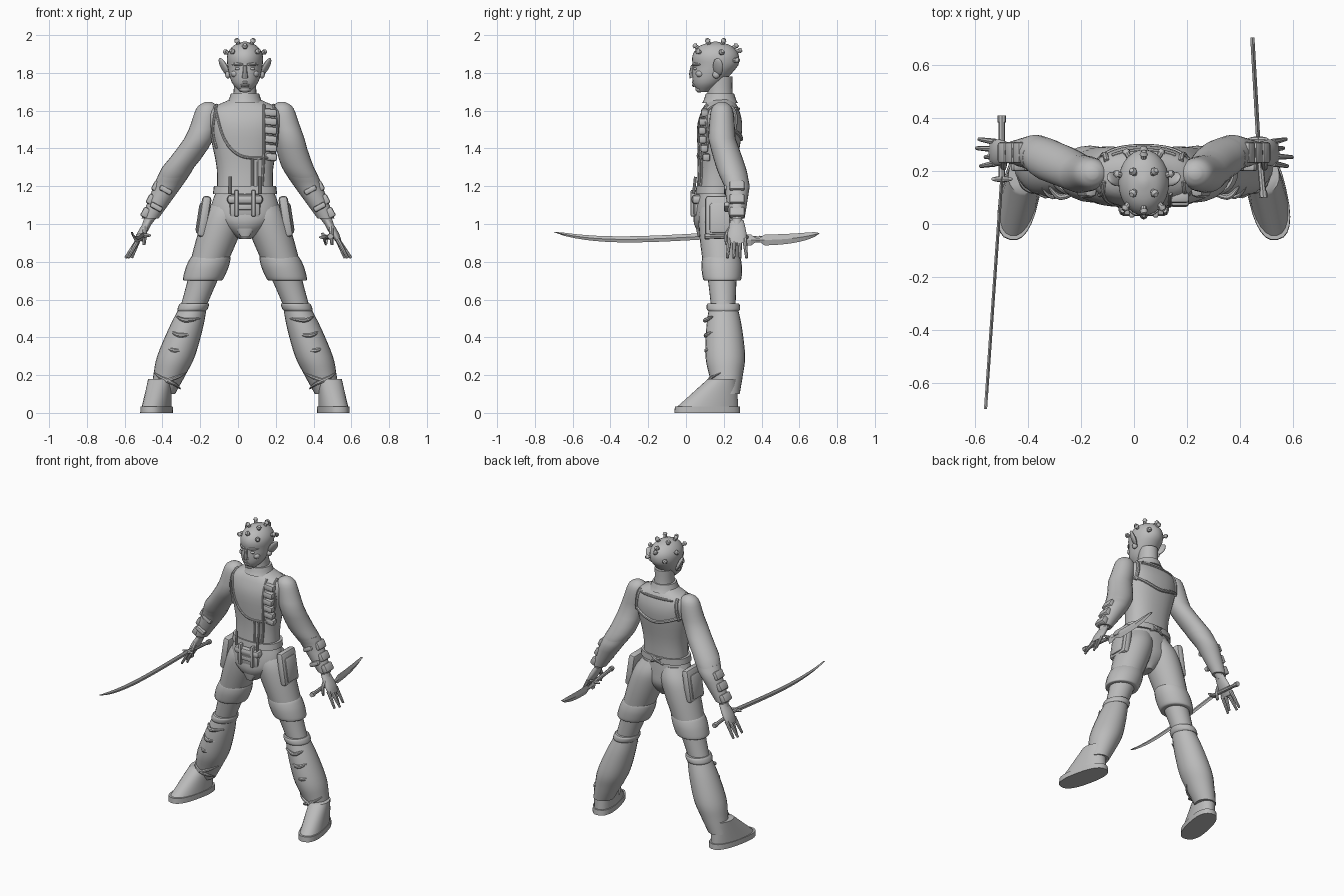
import bpy, bmesh
from math import sin, cos, pi, sqrt, copysign, radians
from mathutils import Vector, Matrix

cube = bpy.data.objects.get("Cube")
if cube:
    bpy.data.objects.remove(cube, do_unlink=True)

GREY = (.5, .5, .5, 1)
material = bpy.data.materials.new("plain_grey")
material.use_nodes = True
material.diffuse_color = GREY
material.node_tree.nodes["Principled BSDF"].inputs["Base Color"].default_value = GREY

MIDDLE = .037  # body centre line


def clamp(value):
    return min(max(value, 0), 1)


def finish(name, bm, smooth=True):
    bmesh.ops.recalc_face_normals(bm, faces=bm.faces)
    mesh = bpy.data.meshes.new(name)
    bm.to_mesh(mesh)
    bm.free()
    mesh.materials.append(material)
    if smooth:
        mesh.shade_smooth()
        mesh.set_sharp_from_angle(angle=radians(42))
    part = bpy.data.objects.new(name, mesh)
    bpy.context.collection.objects.link(part)
    return part


def skin(bm, loops):
    rows = [[bm.verts.new(point) for point in loop] for loop in loops]
    for low, high in zip(rows, rows[1:]):
        for i in range(len(low)):
            bm.faces.new((low[i - 1], low[i], high[i], high[i - 1]))
    bm.faces.new(rows[0])
    bm.faces.new(rows[-1])


def spline(points, steps):
    result = []
    last = len(points) - 1
    for i in range(last):
        near = [points[min(max(i + k, 0), last)] for k in (-1, 0, 1, 2)]
        for step in range(steps):
            t = step / steps
            result.append([b + t / 2 * (c - a + t * (2 * a - 5 * b + 4 * c - d + t * (3 * (b - c) + d - a)))
                           for a, b, c, d in zip(*near)])
    return result + [list(points[-1])]


def loft(name, axis, rings, depth=1, power=2, steps=4, sides=24):
    """Level rings of (height, half width, optional half depth) strung along an axis."""
    def corner(value):
        return copysign(abs(value) ** (2 / power), value)
    full = [ring if len(ring) == 3 else (*ring, ring[1] * depth) for ring in rings]
    loops = []
    for z, wide, deep in spline(full, steps):
        x, y = axis(z)
        loops.append([(x + wide * corner(cos(a)), y + deep * corner(sin(a)), z)
                      for a in (2 * pi * i / sides for i in range(sides))])
    bm = bmesh.new()
    skin(bm, loops)
    return finish(name, bm)


def even(t):
    return 1


def pinched(t):
    return .3 + .7 * sin(pi * t)


def tapered(t):
    return 1 - .45 * t


def tube(name, points, radius, shape=even, sides=8):
    path = [Vector(p) for p in (spline(points, 4) if len(points) > 2 else points)]
    last = len(path) - 1
    loops, old = [], None
    for i, point in enumerate(path):
        along = (path[min(i + 1, last)] - path[max(i - 1, 0)]).normalized()
        if old is None:
            side = along.orthogonal().normalized()
        else:
            side.rotate(old.rotation_difference(along))
        old, up, r = along, along.cross(side), radius * shape(i / last)
        loops.append([point + r * (side * cos(a) + up * sin(a)) for a in (2 * pi * k / sides for k in range(sides))])
    bm = bmesh.new()
    skin(bm, loops)
    return finish(name, bm)


def box(name, place, size, tilt=0, round_by=.01):
    bm = bmesh.new()
    bmesh.ops.create_cube(bm, size=1, matrix=Matrix.Diagonal((*size, 1)))
    bmesh.ops.bevel(bm, geom=bm.edges[:], offset=round_by, segments=2, affect='EDGES', profile=.5)
    bmesh.ops.transform(bm, matrix=Matrix.Translation(place) @ Matrix.Rotation(tilt, 4, 'Y'), verts=bm.verts)
    return finish(name, bm)


def ball(name, place, size, tilt=0, turn=0):
    bm = bmesh.new()
    pose = Matrix.Translation(place) @ Matrix.Rotation(tilt, 4, 'Y') @ Matrix.Rotation(turn, 4, 'Z')
    bmesh.ops.create_uvsphere(bm, u_segments=16, v_segments=10, radius=1, matrix=pose @ Matrix.Diagonal((*size, 1)))
    return finish(name, bm)


def body(z):
    return MIDDLE, .16 + .05 * (z - 1.15)


def skull(z):
    return MIDDLE, .157 - .45 * max(0, 1.84 - z)


# Torso, pelvis and belt
TORSO = [(1.15, .15, .1), (1.3, .15, .1), (1.5, .19, .12), (1.6, .19, .1), (1.65, .1, .07), (1.67, .06, .05)]
TORSO_POWER = 2.3
loft("torso", body, TORSO, power=TORSO_POWER, sides=32)
loft("pelvis", body, [(.92, .03, .06), (1, .14, .11), (1.08, .18, .11), (1.18, .15, .1)], sides=32)
loft("belt", body, [(1.16, .17), (1.2, .165)], depth=.65, power=TORSO_POWER, steps=1, sides=32)


def on_torso(u, z, facing):
    """Point on the chest (-1) or the back (1)."""
    ring = min(spline(TORSO, 12), key=lambda r: abs(r[0] - z))
    reach = 1 - min(abs(u) / ring[1], .98) ** TORSO_POWER
    return MIDDLE + u, body(z)[1] + facing * ring[2] * reach ** (1 / TORSO_POWER), z


def seam(name, facing, points, radius=.008):
    tube(name, [on_torso(u, z, facing) for u, z in spline(points, 4)], radius)


# Vest trim
seam("vest_neckline", -1, [(-.16, 1.62), (-.11, 1.45), (-.02, 1.36), (.12, 1.35)])
seam("vest_front_edge", -1, [(.1, 1.63), (.1, 1.4), (.09, 1.2)])
for u in (.04, .07):
    seam("buckle_strap", -1, [(u, 1.35), (u, 1.2)])
seam("back_band", 1, [(-.17, 1.5), (0, 1.45), (.17, 1.5)], .011)
seam("back_yoke", 1, [(-.12, 1.61), (.12, 1.61)])
for s in (-1, 1):
    seam("back_shoulder_strap", 1, [(s * .14, 1.62), (s * .16, 1.48)], .011)
    seam("armhole_trim", -1, [(s * .15, 1.63), (s * .17, 1.5), (s * .15, 1.4)])
    tube("belt_knot", [(MIDDLE - s * .05, .26, 1.2), (MIDDLE, .27, 1.18), (MIDDLE + s * .05, .26, 1.15)], .012, pinched)
for row in range(6):
    box("bandolier_pouch", on_torso(.135, 1.59 - row * .047, -1), (.07, .04, .04), .1)

# Belt pouch and front flap
box("belt_pouch", (MIDDLE, .08, 1.09), (.17, .08, .13), round_by=.03)
box("pouch_flap", (MIDDLE, .07, 1.13), (.19, .08, .05), round_by=.02)
box("pouch_buckle", (MIDDLE, .04, 1.09), (.07, .02, .03), round_by=.005)
for s in (-1, 1):
    box("pouch_strap", (MIDDLE + s * .045, .05, 1.11), (.02, .05, .14), round_by=.005)
    tube("belt_loop", [(MIDDLE + s * .08, .05, 1.25), (MIDDLE + s * .08, .04, 1.16)], .008)
loft("front_flap", lambda z: (MIDDLE, .07), [(.93, .02), (.98, .05), (1.05, .07)], depth=.35)

# Neck, collar and head
loft("neck", lambda z: (MIDDLE, .18), [(1.62, .07), (1.7, .06), (1.78, .06)], depth=1.1)
loft("collar", lambda z: (MIDDLE, .18), [(1.64, .095), (1.66, .085), (1.69, .075)])
loft("head", skull, [(1.7, .025, .03), (1.75, .07, .08), (1.84, .093, .12), (1.9, .092, .12),
                     (1.945, .06, .08), (1.965, .01, .01)], sides=28)
tube("nose", [(MIDDLE, .035, 1.84), (MIDDLE, .03, 1.8), (MIDDLE, .035, 1.775)], .017,
     lambda t: .5 + .5 * t)
ball("chin", (MIDDLE, .07, 1.715), (.03, .02, .02))
for z in (1.735, 1.75):
    tube("lip", [(MIDDLE - .03, .06, z), (MIDDLE, .04, z), (MIDDLE + .03, .06, z)], .009, pinched)
for s in (-1, 1):
    tube("brow", [(MIDDLE + s * u, y, 1.845) for u, y in ((.01, .035), (.04, .045), (.07, .075))], .009, pinched)
    ball("eye", (MIDDLE + s * .037, .05, 1.822), (.017, .01, .008))
    ball("cheek", (MIDDLE + s * .05, .075, 1.795), (.024, .024, .02))
    ball("ear", (MIDDLE + s * .11, .17, 1.832), (.013, .03, .052), s * .5, s * -.5)
    ball("ear_lobe", (MIDDLE + s * .09, .16, 1.79), (.015, .02, .02))

# Scalp studs in rows round the skull
SKULL_RADII = Vector((.092, .12, .096))
for lift, start, count in ((60, 45, 4), (35, 0, 2), (22, 36, 5), (0, 150, 6)):
    for i in range(count):
        turn, rise = radians(start + 360 * i / count), radians(lift)
        out = Vector((sin(turn) * cos(rise), -cos(turn) * cos(rise), sin(rise)))
        if lift == 0 and out.y < .5:
            continue
        root = Vector((MIDDLE, .157, 1.867)) + out / sqrt(sum((a / b) ** 2 for a, b in zip(out, SKULL_RADII)))
        tube("scalp_stud", [root - out * .01, root + out * .02], .011)
        tube("stud_head", [root + out * .02, root + out * .034], .016, tapered)

for s, side in ((-1, "right_"), (1, "left_")):
    def arm(z):
        bend = min(1.6 - z, .3)
        u = .2 + .15 * bend + .8 * bend * bend + .55 * max(0, 1.3 - z)
        return s * u + MIDDLE * clamp((z - 1.3) * 6), .27 - .08 * clamp((z - 1.2) * 4)

    def leg(z):
        return MIDDLE + s * (.47 - .35 * z), .22 - .04 * z

    def around(axis, z, degrees, reach):
        """Point beside a limb, turning from the front to the outside."""
        x, y = axis(z)
        return x + s * reach * sin(radians(degrees)), y - reach * cos(radians(degrees)), z

    # Arm and bracer
    loft(side + "arm", arm, [(1.645, .02), (1.61, .06), (1.5, .075), (1.3, .085), (1.2, .07), (1, .025)], depth=.92)
    loft(side + "bracer", arm, [(1.26, .083), (1.2, .075), (1.03, .045)], depth=.9)
    for row in range(3):
        z = 1.2 - row * .07
        box(side + "bracer_plate", around(arm, z, 90, .06 - row * .01), (.04, .08, .055), s * -.5)
    for z in (1.18, 1.09):
        box(side + "bracer_clasp", around(arm, z, 0, .055), (.07, .03, .03), s * -.5)

    # Hand
    loft(side + "palm", arm, [(1.02, .022, .035), (.95, .025, .05), (.9, .013, .045)])
    for i in range(4):
        spread, curl = i - 1.5, .02 * sin(i * 2)
        tube(side + "finger", [(arm(z)[0] + curl * bend, .27 + spread * (.027 + .007 * bend), z)
                               for z, bend in ((.92, 0), (.87, .5), (.82, 1))], .013, tapered)
    tube(side + "thumb", [around(arm, .98, 0, .03), around(arm, .94, -20, .06), around(arm, .89, -40, .07)],
         .015, tapered)

    # Leg, shorts cuff and legging
    loft(side + "thigh", leg, [(1.14, .08), (1.06, .11), (.95, .112), (.8, .1)])
    loft(side + "shorts_cuff", leg, [(.83, .1), (.815, .108), (.77, .113), (.71, .107), (.7, .095)], depth=.95)
    loft(side + "knee", leg, [(.76, .085), (.65, .075), (.52, .065)], depth=.95)
    loft(side + "legging", leg, [(.56, .072), (.45, .09), (.3, .1), (.2, .085), (.1, .065)], depth=1.05)
    loft(side + "legging_band", leg, [(.58, .075), (.57, .08), (.55, .08), (.54, .075)], depth=1.1)
    for z in (.49, .41, .33):
        tube(side + "legging_fold", [around(leg, z + .02, 50, .09), around(leg, z, 10, .1),
                                     around(leg, z + .01, -40, .09)], .012, pinched)
    for slope in (-1, 1):
        tube(side + "ankle_wrap", [around(leg, .17 + slope * turn * .0006, turn, .088)
                                   for turn in (-70, -35, 0, 35, 70)], .011, pinched)

    # Shoe with the toes turned out
    pose = Matrix.Translation((MIDDLE + s * .468, .113, 0)) @ Matrix.Rotation(s * .22, 4, 'Z')
    sole = loft(side + "sole", lambda z: (0, 0), [(0, .074), (.035, .073)], depth=2.4, power=2.5, steps=1)
    shoe = loft(side + "shoe", lambda z: (0, .55 * (z - .03)),
                [(z, .072 - .06 * z, .185 - .6 * z) for z in (.03, .08, .13, .18)], power=2.2)
    for part in (sole, shoe):
        part.data.transform(pose)

    # Hip pocket
    box(side + "pocket", around(leg, 1.04, 90, .11), (.05, .155, .22), s * -.15, .02)
    box(side + "pocket_panel", around(leg, 1.03, 90, .118), (.05, .115, .17), s * -.15, .02)


def blade(name, start, end, middle, half, thick):
    """Diamond section swept from start to end, both (x, y)."""
    loops = []
    for i in range(17):
        t = i / 16
        x, y = Vector(start).lerp(Vector(end), t)
        z, h = middle(t), half(t)
        loops.append([(x, y, z + h), (x + thick, y, z), (x, y, z - h), (x - thick, y, z)])
    bm = bmesh.new()
    skin(bm, loops)
    finish(name, bm, False)


def sword_hilt(name, pommel, guard):
    pommel, guard = Vector(pommel), Vector(guard)
    along = (guard - pommel).normalized()
    tube(name + "_grip", [pommel, guard], .012)
    tube(name + "_pommel", [pommel, pommel + along * .025], .016)
    tube(name + "_guard", [guard + Vector((x, 0, 0)) for x in (-.04, 0, .04)], .012, pinched)


# Long sword in the right hand, notched short sword in the left
sword_hilt("long_sword", (-.5, .41, .92), (-.5, .17, .94))
blade("long_sword_blade", (-.5, .18), (-.562, -.7), lambda t: .94 - .05 * t + .068 * t ** 4,
      lambda t: .017 * sqrt(1.003 - t ** 4), .006)
sword_hilt("short_sword", (.49, .1, .935), (.47, .32, .93))
blade("short_sword_blade", (.47, .32), (.448, .706), lambda t: .915 + .036 * t ** 3,
      lambda t: (.012 if .1 < t < .2 else .029) * sqrt(1.003 - t ** 3), .008)
